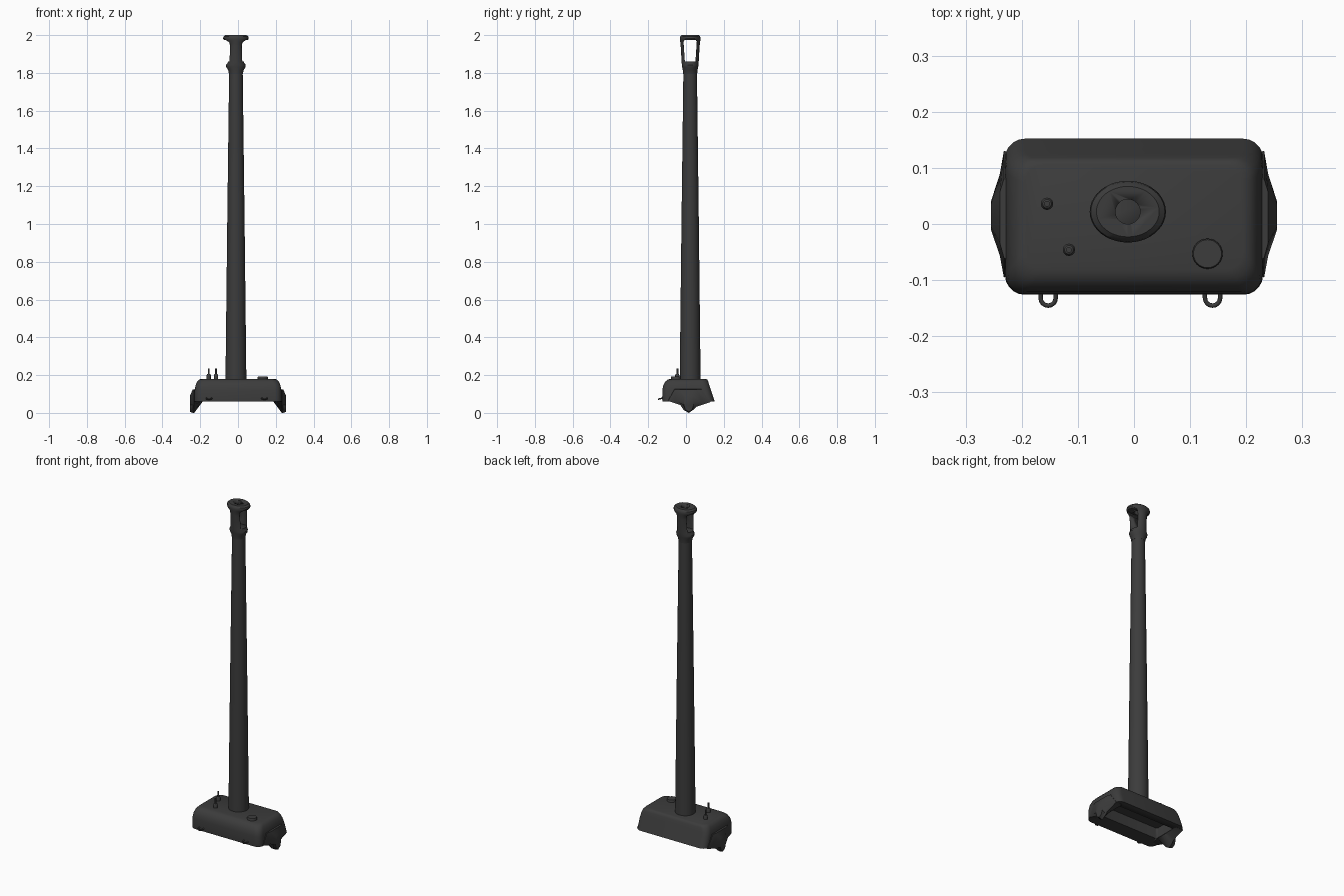
import bpy, bmesh, math
from mathutils import Vector

cube = bpy.data.objects.get("Cube")
if cube:
    bpy.data.objects.remove(cube)

steel = bpy.data.materials.new("dark_gunmetal")
COLOUR = (0.045, 0.045, 0.045, 1)
steel.use_nodes = True
steel.diffuse_color = COLOUR
steel.node_tree.nodes["Principled BSDF"].inputs["Base Color"].default_value = COLOUR

AXIS = Vector((-0.011, 0.022, 0))  # centre line of the barrel


def finish(name, bm, angle=35):
    bmesh.ops.recalc_face_normals(bm, faces=bm.faces)
    mesh = bpy.data.meshes.new(name)
    bm.to_mesh(mesh)
    bm.free()
    obj = bpy.data.objects.new(name, mesh)
    bpy.context.collection.objects.link(obj)
    mesh.materials.append(steel)
    bpy.ops.object.select_all(action="DESELECT")
    obj.select_set(True)
    bpy.context.view_layer.objects.active = obj
    bpy.ops.object.shade_smooth_by_angle(angle=math.radians(angle))
    return obj


def loft(name, rings, angle=35):
    """Skin a stack of equal-length point rings and cap both ends."""
    bm = bmesh.new()
    rows = [[bm.verts.new(p) for p in ring] for ring in rings]
    n = len(rows[0])
    for a, b in zip(rows, rows[1:]):
        for i in range(n):
            j = (i + 1) % n
            bm.faces.new((a[i], a[j], b[j], b[i]))
    bm.faces.new(rows[0])
    bm.faces.new(rows[-1])
    return finish(name, bm, angle)


def ellipse(centre, rx, ry, z, n=32):
    turns = [math.tau * i / n for i in range(n)]
    return [(centre[0] + rx * math.cos(t), centre[1] + ry * math.sin(t), z) for t in turns]


def lathe(name, centre, profile, n=32):
    return loft(name, [ellipse(centre, r, r, z, n) for r, z in profile])


def rounded_rect(hx, y0, y1, z, r, steps=5):
    pts = []
    corners = [(hx - r, y1 - r), (r - hx, y1 - r), (r - hx, y0 + r), (hx - r, y0 + r)]
    for k, (cx, cy) in enumerate(corners):
        for s in range(steps + 1):
            t = math.pi / 2 * (k + s / steps)
            pts.append((cx + r * math.cos(t), cy + r * math.sin(t), z))
    return pts


def cut(target, cutter):
    cutter.hide_render = True
    mod = target.modifiers.new("cut", "BOOLEAN")
    mod.operation, mod.solver, mod.object = "DIFFERENCE", "EXACT", cutter
    bpy.context.view_layer.objects.active = target
    bpy.ops.object.modifier_apply(modifier=mod.name)
    bpy.data.objects.remove(cutter)


# Mantlet: rounded front, sloped back, recess underneath
levels = [(0.230, -0.125, 0.152, 0.06), (0.230, -0.126, 0.147, 0.075),
          (0.229, -0.125, 0.132, 0.12), (0.225, -0.121, 0.124, 0.145),
          (0.217, -0.110, 0.118, 0.165), (0.207, -0.097, 0.113, 0.176),
          (0.195, -0.083, 0.106, 0.18)]
mantlet = loft("mantlet", [rounded_rect(*lv, 0.035) for lv in levels])
recess = loft("recess_cutter", [rounded_rect(0.185, -0.04, 0.11, 0.02, 0.01),
                                rounded_rect(0.185, -0.03, 0.09, 0.12, 0.01)])
cut(mantlet, recess)

# Trunnion cheeks: inner root, broad plate and narrow outer boss
root = [(-0.09, 0.065), (-0.03, 0.06), (-0.01, 0.06), (0.015, 0.06), (0.035, 0.06),
        (0.05, 0.06), (0.125, 0.06), (0.09, 0.13), (-0.08, 0.13)]
plate = [(-0.095, 0.063), (-0.03, 0.042), (-0.012, 0.015), (0.015, 0), (0.037, 0.015),
         (0.055, 0.032), (0.13, 0.057), (0.08, 0.125), (-0.06, 0.125)]
boss = [(-0.01, 0.06), (-0.01, 0.04), (-0.004, 0.018), (0.015, 0.006), (0.033, 0.018),
        (0.04, 0.04), (0.04, 0.06), (0.034, 0.09), (-0.004, 0.09)]
for side, label in ((1, "left"), (-1, "right")):
    sections = ((0.187, root), (0.232, plate), (0.239, [(y * 0.65 + 0.005, z) for y, z in plate]),
                (0.255, boss))
    loft(label + "_trunnion_cheek",
         [[(side * x, y, z) for y, z in pts] for x, pts in sections], 40)

# Tapered barrel
lathe("barrel", AXIS, [(0.055, 0.17), (0.055, 0.2), (0.046, 1.0), (0.036, 1.8), (0.036, 1.83)])

# Muzzle brake: elliptical sections, side ports and bore
brake_sections = [(0.037, 0.037, 1.795), (0.041, 0.039, 1.815), (0.051, 0.042, 1.83),
                  (0.052, 0.044, 1.842), (0.043, 0.045, 1.855), (0.042, 0.050, 1.94),
                  (0.046, 0.052, 1.96), (0.062, 0.054, 1.972), (0.068, 0.055, 1.982),
                  (0.066, 0.053, 1.992), (0.056, 0.045, 2.0)]
brake = loft("muzzle_brake", [ellipse(AXIS, rx, ry, z, 40) for rx, ry, z in brake_sections])
port = [(-0.028, 1.86), (0.028, 1.86), (0.035, 1.965), (0.030, 1.973),
        (-0.030, 1.973), (-0.035, 1.965)]
cut(brake, loft("port_cutter", [[(x, AXIS.y + y, z) for y, z in port] for x in (-0.2, 0.2)]))
cut(brake, lathe("bore_cutter", AXIS, [(0.022, 1.92), (0.022, 2.05)]))

# Sight cap and two stepped pins on the mantlet roof
lathe("roof_cap", (0.131, -0.053), [(0.027, 0.17), (0.027, 0.19), (0.025, 0.193)])
for name, spot in (("rear_pin", (-0.155, 0.036)), ("front_pin", (-0.116, -0.046))):
    lathe(name, spot, [(0.011, 0.17), (0.011, 0.2), (0.008, 0.205),
                       (0.005, 0.206), (0.005, 0.235)], 12)

# Lifting loops below the front edge
for label, x in (("right", -0.153), ("left", 0.14)):
    path = [(-0.0135, -0.115), (-0.0135, -0.132)]
    path += [(-0.0135 * math.cos(t), -0.132 - 0.0135 * math.sin(t))
             for t in [math.pi * i / 8 for i in range(1, 8)]]
    path += [(0.0135, -0.132), (0.0135, -0.115)]
    rings = []
    for i, (px, py) in enumerate(path):
        a, b = path[max(i - 1, 0)], path[min(i + 1, len(path) - 1)]
        normal = Vector((b[1] - a[1], a[0] - b[0], 0)).normalized()
        centre = Vector((x + px, py, 0.078 + 0.25 * (py + 0.125)))
        rings.append([centre + 0.004 * (normal * math.cos(t) + Vector((0, 0, 1)) * math.sin(t))
                      for t in [math.tau * k / 8 for k in range(8)]])
    loft(label + "_lifting_loop", rings, 50)
